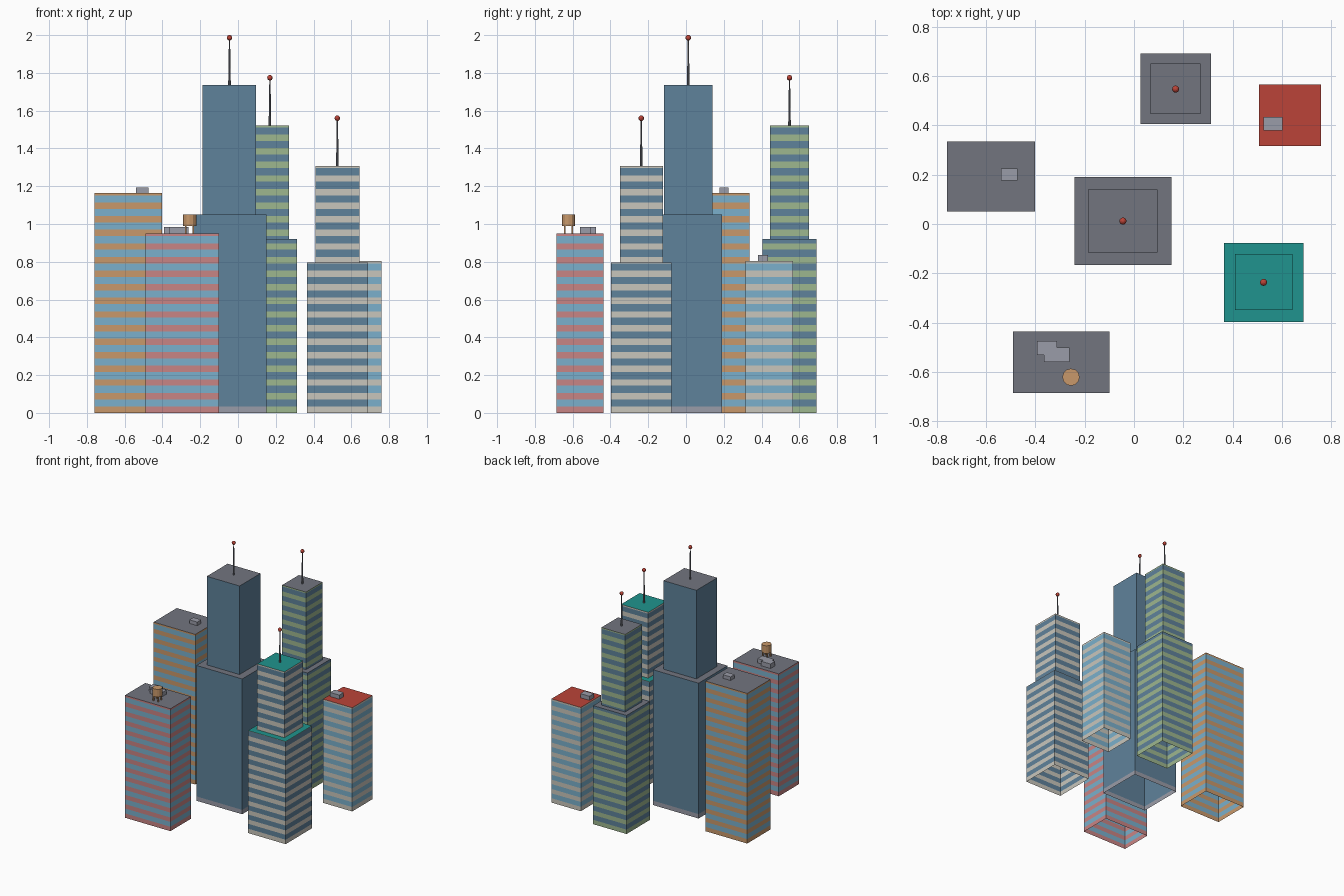
import bpy, bmesh, math

if "Cube" in bpy.data.objects:
    bpy.data.objects.remove(bpy.data.objects["Cube"])

FLOOR, BAND = 0.072, 0.034   # storey height and height of its wall band


def mat(name, hexa):
    def lin(c):
        c /= 255
        return c / 12.92 if c <= 0.04045 else ((c + 0.055) / 1.055) ** 2.4
    m = bpy.data.materials.new(name)
    m.diffuse_color = (lin(hexa >> 16), lin(hexa >> 8 & 255), lin(hexa & 255), 1)
    m.use_nodes = True
    m.node_tree.nodes["Principled BSDF"].inputs["Base Color"].default_value = m.diffuse_color
    return m


GLASS = mat("dark glass", 0x5F829B)
SKY = mat("sky glass", 0x7BB0CC)
ORANGE = mat("orange wall", 0xC9996B)
PINK = mat("pink wall", 0xC98585)
GREEN = mat("green wall", 0x9DB78F)
BEIGE = mat("beige wall", 0xC9C6BC)
GREY = mat("roof grey", 0x72757F)
METAL = mat("light metal", 0x9A9CA8)
TEAL = mat("teal roof", 0x20948E)
RED = mat("red", 0xBB4438)


def finish(name, bm, mats):
    me = bpy.data.meshes.new(name)
    bmesh.ops.recalc_face_normals(bm, faces=bm.faces)
    bm.to_mesh(me)
    bm.free()
    for m in mats:
        me.materials.append(m)
    ob = bpy.data.objects.new(name, me)
    bpy.context.collection.objects.link(ob)
    return ob


def tower(name, x0, x1, y0, y1, z0, z1, wall, glass, roof, striped=True):
    """Open-bottomed block: wall bands and window bands, with a flat roof."""
    cuts = {z0, z1}
    for k in range(40 if striped else 1):
        for z in (k * FLOOR, k * FLOOR + BAND):
            if z0 + 0.002 < z < z1 - 0.002:
                cuts.add(z)
    zs = sorted(cuts)
    bm = bmesh.new()
    rings = [[bm.verts.new((x, y, z)) for x, y in
              ((x0, y0), (x1, y0), (x1, y1), (x0, y1))] for z in zs]
    for a, b, za, zb in zip(rings, rings[1:], zs, zs[1:]):
        mid = (za + zb) / 2
        is_wall = mid % FLOOR < BAND if striped else mid < BAND
        for i in range(4):
            j = (i + 1) % 4
            f = bm.faces.new((a[i], a[j], b[j], b[i]))
            f.material_index = 0 if is_wall else 1
    bm.faces.new(rings[-1]).material_index = 2
    # open shell: orient from the roof, which must face up
    return finish(name, bm, (wall, glass, roof))


def box(name, x0, x1, y0, y1, z0, z1, m):
    bm = bmesh.new()
    bmesh.ops.create_cube(bm, size=1)
    for v in bm.verts:
        v.co = (x1 if v.co.x > 0 else x0, y1 if v.co.y > 0 else y0,
                z1 if v.co.z > 0 else z0)
    return finish(name, bm, (m,))


def cylinder(name, x, y, z0, z1, r0, r1, m, sides):
    bm = bmesh.new()
    bmesh.ops.create_cone(bm, cap_ends=True, segments=sides, radius1=r0,
                          radius2=r1, depth=z1 - z0)
    bmesh.ops.translate(bm, verts=bm.verts, vec=(x, y, (z0 + z1) / 2))
    return finish(name, bm, (m,))


def antenna(name, x, y, z0, z1):
    cylinder(name + "_mast", x, y, z0, z1, 0.007, 0.003, GREY, 8)
    bm = bmesh.new()
    bmesh.ops.create_uvsphere(bm, u_segments=12, v_segments=8, radius=0.0145)
    bmesh.ops.translate(bm, verts=bm.verts, vec=(x, y, z1))
    finish(name + "_beacon", bm, (RED,))


# central glass tower
tower("central_lower", -0.241, 0.152, -0.166, 0.19, 0, 1.05, METAL, GLASS, GREY, False)
tower("central_upper", -0.187, 0.095, -0.116, 0.14, 1.05, 1.737, METAL, GLASS, GREY, False)
antenna("central_antenna", -0.045, 0.012, 1.737, 1.986)

# green stepped tower at the back
tower("green_lower", 0.026, 0.312, 0.406, 0.692, 0, 0.92, GREEN, GLASS, GREY)
tower("green_upper", 0.067, 0.271, 0.446, 0.651, 0.92, 1.522, GREEN, GLASS, GREY)
antenna("green_antenna", 0.169, 0.548, 1.522, 1.774)

# beige stepped tower with teal roofs
tower("beige_lower", 0.366, 0.688, -0.398, -0.077, 0, 0.796, BEIGE, GLASS, TEAL)
tower("beige_upper", 0.41, 0.643, -0.35, -0.122, 0.796, 1.307, BEIGE, GLASS, TEAL)
antenna("beige_antenna", 0.526, -0.237, 1.307, 1.56)

# single blocks
tower("orange_block", -0.76, -0.402, 0.05, 0.335, 0, 1.165, ORANGE, SKY, GREY)
tower("pink_block", -0.491, -0.1, -0.686, -0.436, 0, 0.95, PINK, SKY, GREY)
tower("red_roof_block", 0.507, 0.759, 0.316, 0.566, 0, 0.805, BEIGE, SKY, RED)

# rooftop units
box("orange_roof_unit", -0.541, -0.474, 0.177, 0.226, 1.165, 1.193, METAL)
box("red_roof_unit", 0.525, 0.604, 0.38, 0.434, 0.805, 0.837, METAL)
box("pink_roof_unit_a", -0.393, -0.312, -0.532, -0.476, 0.95, 0.985, METAL)
box("pink_roof_unit_b", -0.365, -0.262, -0.56, -0.502, 0.95, 0.983, METAL)

# water tank on four legs
TX, TY = -0.256, -0.622
cylinder("water_tank", TX, TY, 0.99, 1.05, 0.035, 0.035, ORANGE, 12)
for sx in (-1, 1):
    for sy in (-1, 1):
        x, y = TX + sx * 0.02, TY + sy * 0.02
        box("tank_leg", x - 0.004, x + 0.004, y - 0.004, y + 0.004, 0.95, 0.99, ORANGE)
